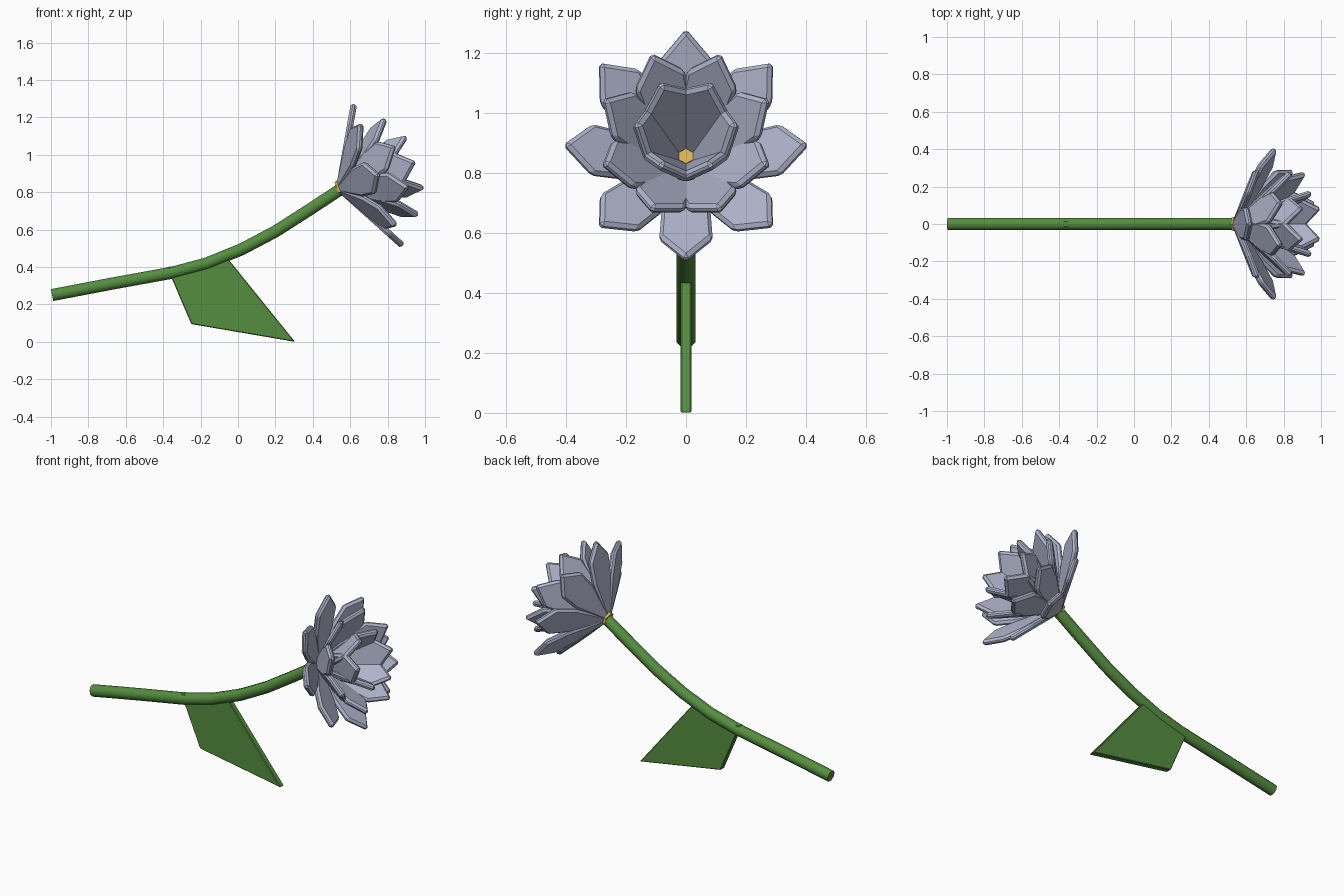
import bpy, bmesh, math
from mathutils import Vector, Matrix

if "Cube" in bpy.data.objects:
    bpy.data.objects.remove(bpy.data.objects["Cube"], do_unlink=True)


def material(name, color):
    m = bpy.data.materials.new(name)
    m.use_nodes = True
    m.diffuse_color = (*color, 1)
    m.node_tree.nodes["Principled BSDF"].inputs["Base Color"].default_value = (*color, 1)
    return m


GREEN = material("leaf green", (0.09, 0.27, 0.05))
LILAC = material("pale lilac", (0.43, 0.46, 0.60))
YELLOW = material("golden yellow", (0.70, 0.46, 0.09))


def to_mesh(bm, name, mat):
    bmesh.ops.recalc_face_normals(bm, faces=bm.faces)
    mesh = bpy.data.meshes.new(name)
    bm.to_mesh(mesh)
    bm.free()
    mesh.materials.append(mat)
    return mesh


def add_object(name, mesh, matrix=None, bevel=0):
    ob = bpy.data.objects.new(name, mesh)
    bpy.context.collection.objects.link(ob)
    if matrix:
        ob.matrix_world = matrix
    if bevel:
        mod = ob.modifiers.new("soft_edges", 'BEVEL')
        mod.width = bevel
        mod.segments = 1
    return ob


def slab(outline, thickness, name, mat):
    """Flat plate: outline in the XY plane, centred thickness along Z."""
    bm = bmesh.new()
    face = bm.faces.new([bm.verts.new((x, y, -thickness / 2)) for x, y in outline])
    ext = bmesh.ops.extrude_face_region(bm, geom=[face])["geom"]
    bmesh.ops.translate(bm, vec=(0, 0, thickness),
                        verts=[v for v in ext if isinstance(v, bmesh.types.BMVert)])
    return to_mesh(bm, name, mat)


def tube(path, radii, sides, name, mat):
    """Capped tube along a path lying in the XZ plane."""
    bm = bmesh.new()
    rings = []
    for i, p in enumerate(path):
        t = (path[min(i + 1, len(path) - 1)] - path[max(i - 1, 0)]).normalized()
        side = Vector((0, 1, 0))
        up = t.cross(side)
        angles = [2 * math.pi * (k + 0.5) / sides for k in range(sides)]
        rings.append([bm.verts.new(p + radii[i] * (math.cos(a) * side + math.sin(a) * up))
                      for a in angles])
    for a, b in zip(rings, rings[1:]):
        for k in range(sides):
            n = (k + 1) % sides
            bm.faces.new((a[k], a[n], b[n], b[k]))
    bm.faces.new(rings[0])
    bm.faces.new(rings[-1])
    return to_mesh(bm, name, mat)


# Stem
points = [(-0.994, 0.25), (-0.68, 0.31), (-0.35, 0.37), (-0.17, 0.418), (0.02, 0.495),
          (0.2, 0.59), (0.38, 0.705), (0.54, 0.81)]
path = [Vector((x, 0, z)) for x, z in points]
stem = add_object("stem", tube(path, [0.035] * len(path), 8, "stem", GREEN))
bpy.context.view_layer.objects.active = stem
stem.select_set(True)
bpy.ops.object.shade_smooth_by_angle(angle=math.radians(50))

# Leaf, standing upright in the XZ plane
leaf_outline = [(-0.38, 0.40), (-0.25, 0.095), (0.305, 0.0), (-0.05, 0.44), (-0.33, 0.405)]
add_object("leaf", slab(leaf_outline, 0.036, "leaf", GREEN),
           Matrix.Rotation(math.pi / 2, 4, 'X'), bevel=0.004)

# Flower frame: base point and tilted axis
base = Vector((0.54, 0, 0.82))
tilt = math.radians(19)
axis = Vector((math.cos(tilt), 0, math.sin(tilt)))
up = Vector((-math.sin(tilt), 0, math.cos(tilt)))
across = Vector((0, 1, 0))

# Flower centre, running from the back of the bloom to the heart
core = [base + axis * h for h in (-0.012, 0.015, 0.09, 0.112)]
add_object("flower_centre", tube(core, [0.04, 0.046, 0.04, 0.026], 6, "flower_centre", YELLOW))

# Petals: one shared kite-like plate, placed in three rings
half = [(0.0, 0.016), (0.23, 0.082), (0.36, 0.089)]
outline = [(x, -y) for x, y in half] + [(0.467, 0)] + [(x, y) for x, y in reversed(half)]
petal_mesh = slab(outline, 0.034, "petal", LILAC)


def petal_ring(name, count, offset, radius, height):
    for i in range(count):
        a = 2 * math.pi * (i + offset) / count
        radial = math.cos(a) * up + math.sin(a) * across
        along = (radial * radius + axis * height).normalized()
        side = axis.cross(radial)
        normal = along.cross(side)
        m = Matrix((along, side, normal)).transposed().to_4x4()
        m.translation = base
        add_object(f"{name}_{i + 1}", petal_mesh, m, bevel=0.012)


petal_ring("outer_petal", 8, 0, 0.40, 0.222)
petal_ring("middle_petal", 8, 0.5, 0.29, 0.35)
petal_ring("inner_petal", 6, 0.5, 0.165, 0.43)
